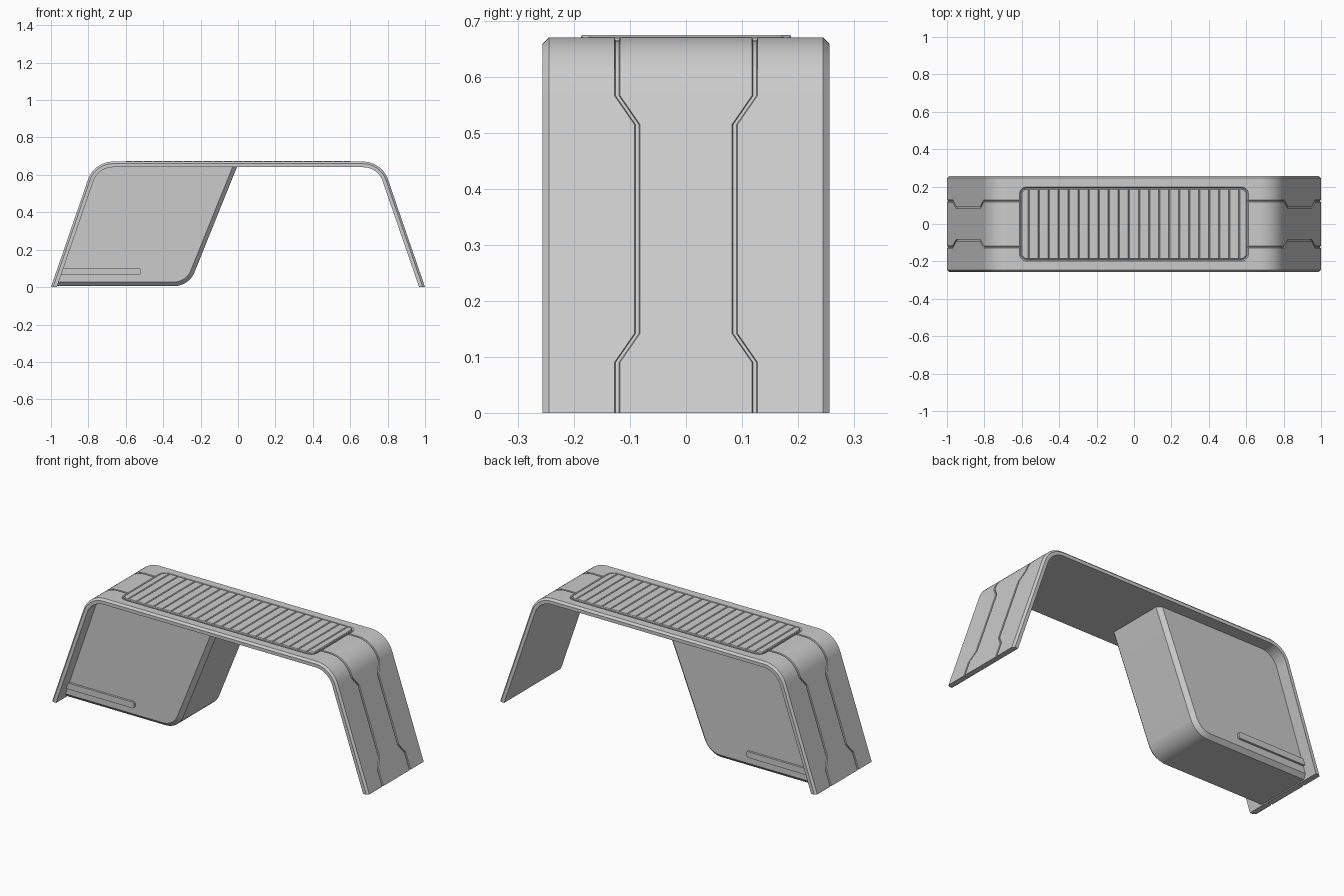
import bpy, bmesh, math

if "Cube" in bpy.data.objects:
    bpy.data.objects.remove(bpy.data.objects["Cube"])

LEAN = 0.231 / 0.671          # leg run per unit of height
TOP, WIDTH = 0.671, 0.256


def smooth(obj):
    bpy.ops.object.select_all(action='DESELECT')
    obj.select_set(True)
    bpy.context.view_layer.objects.active = obj
    bpy.ops.object.shade_smooth_by_angle(angle=math.radians(20))


def make_object(name, verts, faces):
    mesh = bpy.data.meshes.new(name)
    mesh.from_pydata(verts, [], faces)
    bm = bmesh.new()
    bm.from_mesh(mesh)
    bmesh.ops.recalc_face_normals(bm, faces=bm.faces)
    bm.to_mesh(mesh)
    bm.free()
    obj = bpy.data.objects.new(name, mesh)
    bpy.context.collection.objects.link(obj)
    smooth(obj)
    return obj


def loft(name, rings):
    """Join equal-length closed rings and cap both ends."""
    n = len(rings[0])
    faces = [tuple(range(n)), tuple((len(rings) - 1) * n + i for i in range(n))]
    for r in range(len(rings) - 1):
        for i in range(n):
            j = (i + 1) % n
            faces.append((r * n + i, r * n + j, (r + 1) * n + j, (r + 1) * n + i))
    return make_object(name, [v for ring in rings for v in ring], faces)


def fillet(a, b, c, radius, steps=12):
    """Arc points that round corner b between a and c."""
    ua = ((a[0] - b[0]), (a[1] - b[1]))
    uc = ((c[0] - b[0]), (c[1] - b[1]))
    la, lc = math.hypot(*ua), math.hypot(*uc)
    ua, uc = (ua[0] / la, ua[1] / la), (uc[0] / lc, uc[1] / lc)
    half = math.acos(ua[0] * uc[0] + ua[1] * uc[1]) / 2
    bis = (ua[0] + uc[0], ua[1] + uc[1])
    lb = math.hypot(*bis)
    d = radius / math.sin(half)
    cx, cy = b[0] + bis[0] / lb * d, b[1] + bis[1] / lb * d
    t = radius / math.tan(half)
    s = math.atan2(b[1] + ua[1] * t - cy, b[0] + ua[0] * t - cx)
    e = math.atan2(b[1] + uc[1] * t - cy, b[0] + uc[0] * t - cx)
    sweep = (e - s + math.pi) % (2 * math.pi) - math.pi
    return [(cx + radius * math.cos(s + sweep * k / steps),
             cy + radius * math.sin(s + sweep * k / steps)) for k in range(steps + 1)]


def shell_line(depth):
    """Left half of the bench profile, sunk inward by depth."""
    x0 = -1 + depth * math.hypot(1, LEAN)
    z1 = TOP - depth
    legs = [(x0 + LEAN * z, z) for z in (0, 0.09, 0.142, 0.515, 0.567)]
    return legs + fillet((x0, 0), (x0 + LEAN * z1, z1), (0, z1), 0.14 - depth)


# Bent bench shell with chamfered edges and two stepped grooves
groove_y = [0.123, 0.123, 0.087, 0.087, 0.123] + [0.123] * 13
lines = {d: shell_line(d) for d in (0, 0.006, 0.011, 0.03)}
rings = []
for row, g in enumerate(groove_y):
    half = [(g - 0.005, 0), (g - 0.003, 0.006), (g + 0.003, 0.006), (g + 0.005, 0),
            (WIDTH - 0.011, 0), (WIDTH, 0.011), (WIDTH, 0.03)]
    section = [(-y, d) for y, d in reversed(half)] + half
    rings.append([(lines[d][row][0], y, lines[d][row][1]) for y, d in section])
mirrored = [[(-x, y, z) for x, y, z in ring] for ring in reversed(rings)]
shell = loft("bench_shell", rings + mirrored)


def rounded_rect(hx, hy, r):
    pts = []
    for sx, sy, start in ((1, 1, 0), (-1, 1, 90), (-1, -1, 180), (1, -1, 270)):
        for k in range(7):
            a = math.radians(start + 15 * k)
            pts.append((sx * (hx - r) + r * math.cos(a), sy * (hy - r) + r * math.sin(a)))
    return pts


def pad(name, levels):
    return loft(name, [[(x, y, z) for x, y in rounded_rect(0.613 - i, 0.2 - i, 0.04 - i)]
                       for z, i in levels])


# Shallow recess in the shell that leaves a channel around the seat pad
cutter = pad("recess_cutter", ((0.663, 0.008), (TOP, 0.001), (0.69, 0)))
cutter.hide_render = True
cut = shell.modifiers.new("recess", 'BOOLEAN')
cut.object, cut.operation, cut.solver = cutter, 'DIFFERENCE', 'EXACT'
bpy.context.view_layer.objects.active = shell
bpy.ops.object.modifier_apply(modifier=cut.name)
bpy.data.objects.remove(cutter)
smooth(shell)

# Seat pad base
pad("seat_pad", ((0.66, 0.011), (0.67, 0.011), (0.672, 0.013)))

# Bevelled slats across the pad, end ones with clipped corners
COUNT, PITCH, GAP, HY, END = 23, 0.0535, 0.002, 0.188, 0.601
for k in range(COUNT):
    mid = (k - (COUNT - 1) / 2) * PITCH
    l = max(mid - (PITCH - GAP) / 2, -END)
    r = min(mid + (PITCH - GAP) / 2, END)
    cl = 0.018 if k == 0 else 0.0005
    cr = 0.018 if k == COUNT - 1 else 0.0005
    slat = []
    for z, i in ((0.67, 0), (0.672, 0), (0.6755, 0.003)):
        a, b, h = l + i, r - i, HY - i
        slat.append([(a + cl, -h, z), (b - cr, -h, z), (b, -h + cr, z), (b, h - cr, z),
                     (b - cr, h, z), (a + cl, h, z), (a, h - cl, z), (a, -h + cl, z)])
    loft("seat_slat_%02d" % (k + 1), slat)

# Storage box hanging under the left half, with chamfered lower and right rims
SLOPE, BOX_Y = 0.262 / 0.65, 0.185


def box_outline(inset):
    x0, top = -1 + 0.016, TOP - 0.015
    z0 = 0.005 + inset
    shift = inset * math.hypot(1, SLOPE)
    a = (x0 + LEAN * z0, z0)
    b = (x0 + LEAN * top, top)
    c = (-shift, top)
    d = (-SLOPE * (top - z0) - shift, z0)
    return [a] + fillet(a, b, c, 0.125) + [c] + fillet(c, d, a, 0.12 - inset)


loft("storage_box", [[(x, y, z) for x, z in box_outline(i)] for y, i in
                     ((-BOX_Y, 0.022), (0.022 - BOX_Y, 0), (BOX_Y - 0.022, 0), (BOX_Y, 0.022))])

# Low rail on each side of the box
rail = [(-0.97, 0.065), (-0.525, 0.065), (-0.518, 0.073), (-0.518, 0.092),
        (-0.525, 0.1), (-0.96, 0.1)]
for side, s in (("front", -1), ("back", 1)):
    loft(side + "_box_rail", [[(x, s * y, z) for x, z in rail]
                              for y in (BOX_Y - 0.01, BOX_Y + 0.012)])
